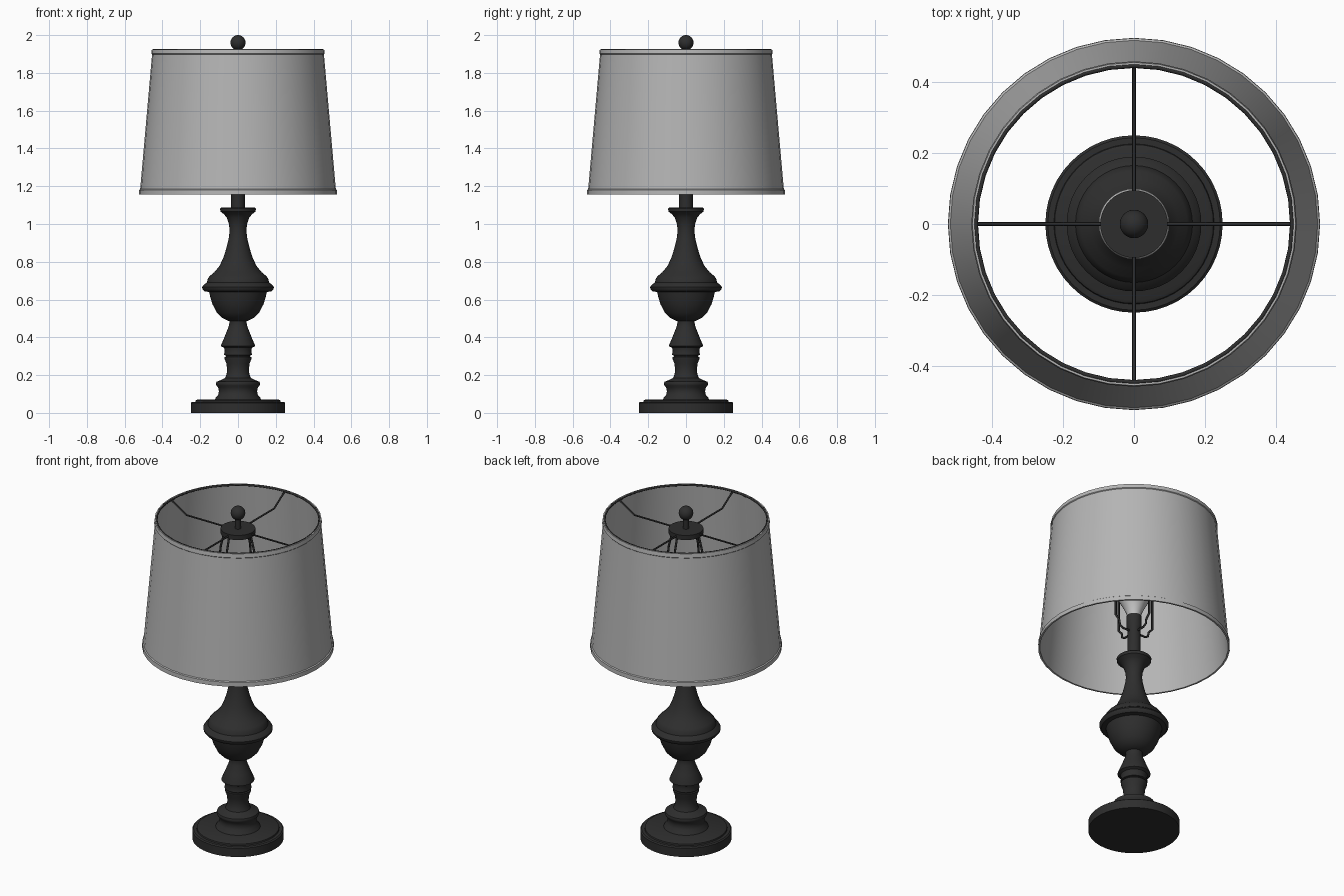
import bpy, bmesh, math
from mathutils import Vector


def material(name, rgb):
    m = bpy.data.materials.new(name)
    m.diffuse_color = (*rgb, 1)
    return m


BLACK = material("dark_bronze", (0.027, 0.027, 0.027))
FABRIC = material("grey_fabric", (0.46, 0.46, 0.46))
GLASS = material("pale_glass", (0.55, 0.55, 0.55))


def finish(bm, name, mat, angle=35):
    bmesh.ops.recalc_face_normals(bm, faces=bm.faces[:])
    me = bpy.data.meshes.new(name)
    bm.to_mesh(me)
    bm.free()
    me.materials.append(mat)
    ob = bpy.data.objects.new(name, me)
    bpy.context.collection.objects.link(ob)
    bpy.ops.object.select_all(action='DESELECT')
    ob.select_set(True)
    bpy.context.view_layer.objects.active = ob
    bpy.ops.object.shade_smooth_by_angle(angle=math.radians(angle))
    return ob


def lathe(name, profile, mat, steps=48, closed=False, angle=35):
    """Spin (radius, height) points around z."""
    bm = bmesh.new()
    vs = [bm.verts.new((r, 0, z)) for r, z in profile]
    pairs = list(zip(vs, vs[1:])) + ([(vs[-1], vs[0])] if closed else [])
    edges = [bm.edges.new(p) for p in pairs]
    bmesh.ops.spin(bm, geom=vs + edges, cent=(0, 0, 0), axis=(0, 0, 1),
                   angle=math.tau, steps=steps, use_duplicate=False)
    bmesh.ops.remove_doubles(bm, verts=bm.verts[:], dist=1e-5)
    return finish(bm, name, mat, angle)


def wire(name, points, radius, mat, turn):
    """Round rod through (radius, height) points, turned about z."""
    cu = bpy.data.curves.new(name, 'CURVE')
    cu.dimensions = '3D'
    cu.bevel_depth = radius
    cu.bevel_resolution = 2
    cu.use_fill_caps = True
    sp = cu.splines.new('POLY')
    sp.points.add(len(points) - 1)
    for p, (r, z) in zip(sp.points, points):
        p.co = (r * math.cos(turn), r * math.sin(turn), z, 1)
    cu.materials.append(mat)
    ob = bpy.data.objects.new(name, cu)
    bpy.context.collection.objects.link(ob)


# Round foot with stepped rim
lathe("foot", [(0, 0), (0.25, 0), (0.25, 0.052), (0.243, 0.058), (0.226, 0.058),
               (0.224, 0.066), (0.215, 0.071), (0, 0.071)], BLACK)

# Lower pedestal moulding and short column
lathe("pedestal", [(0, 0.065), (0.125, 0.065), (0.118, 0.08), (0.105, 0.095),
                   (0.101, 0.115), (0.105, 0.135), (0.114, 0.145), (0.117, 0.155),
                   (0.114, 0.165), (0.1, 0.17), (0.085, 0.176), (0.068, 0.185),
                   (0.06, 0.205), (0.058, 0.23), (0.061, 0.26), (0.07, 0.283),
                   (0.072, 0.296), (0.064, 0.298), (0.064, 0.304), (0.074, 0.306),
                   (0.07, 0.33), (0.074, 0.345), (0.09, 0.353), (0.089, 0.36),
                   (0.068, 0.41), (0.05, 0.455), (0.045, 0.48), (0.05, 0.5),
                   (0, 0.5)], BLACK)

# Turned vase body with a belly ring
lathe("vase_body", [(0, 0.485), (0.05, 0.487), (0.085, 0.503), (0.112, 0.53),
                    (0.135, 0.575), (0.147, 0.615), (0.153, 0.64), (0.178, 0.644),
                    (0.188, 0.655), (0.19, 0.666), (0.183, 0.677), (0.165, 0.69),
                    (0.16, 0.71), (0.15, 0.724), (0.125, 0.745), (0.098, 0.778),
                    (0.078, 0.82), (0.062, 0.87), (0.049, 0.925), (0.044, 0.965),
                    (0.048, 1.0), (0.06, 1.035), (0.075, 1.052), (0.093, 1.066),
                    (0.095, 1.082), (0.088, 1.088), (0, 1.088)], BLACK)

# Stem and bulb socket
lathe("stem_and_socket", [(0, 1.08), (0.036, 1.08), (0.036, 1.27), (0.041, 1.28),
                          (0.041, 1.35), (0, 1.35)], BLACK, 32)

# Bulb
lathe("bulb", [(0, 1.345), (0.036, 1.345), (0.042, 1.37), (0.06, 1.41), (0.085, 1.455),
               (0.098, 1.5), (0.1, 1.535), (0.093, 1.58), (0.072, 1.615),
               (0.04, 1.637), (0, 1.643)], GLASS, 32, angle=60)

# Fabric shade with hemmed edges, hollow
lathe("lamp_shade", [(0.525, 1.155), (0.524, 1.18), (0.518, 1.184), (0.455, 1.898),
                     (0.459, 1.902), (0.456, 1.925), (0.447, 1.925), (0.515, 1.155)],
      FABRIC, 40, closed=True)

# Wire hoop inside the top edge
hoop = [(0.446 + 0.006 * math.cos(a * math.tau / 8),
         1.921 + 0.006 * math.sin(a * math.tau / 8)) for a in range(8)]
lathe("top_hoop", hoop, BLACK, 40, closed=True, angle=60)

# Hub disc carrying the shade
lathe("hub", [(0, 1.84), (0.095, 1.84), (0.095, 1.868), (0, 1.868)], BLACK, 40)

# Ball finial on a thin post
ball = [(0.04 * math.sin(t), 1.96 - 0.04 * math.cos(t))
        for t in [math.pi * i / 16 for i in range(2, 17)]]
ball[-1] = (0, 2.0)
lathe("finial", [(0, 1.86), (0.0153, 1.86)] + ball, BLACK, 32)

# Four spokes and four harp wires
for i in range(4):
    a = i * math.pi / 2
    wire("spoke", [(0.08, 1.855), (0.345, 1.855), (0.446, 1.92)], 0.005, BLACK, a)
    wire("harp_wire", [(0.03, 1.25), (0.08, 1.25), (0.1, 1.262), (0.105, 1.29),
                       (0.13, 1.315), (0.13, 1.6), (0.115, 1.73), (0.085, 1.845)],
         0.006, BLACK, a)
